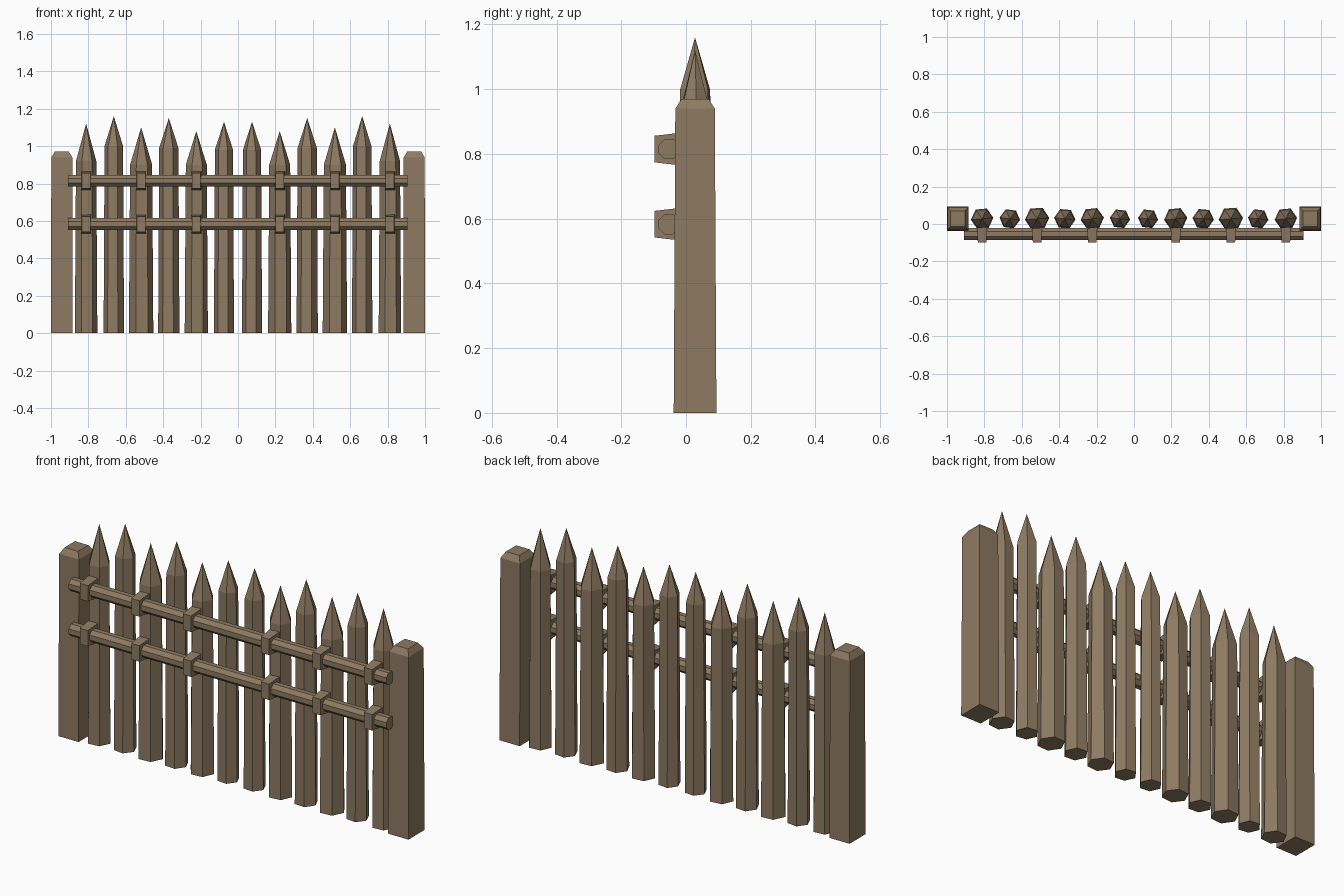
import bpy, bmesh, math
from mathutils import Vector

cube = bpy.data.objects.get("Cube")
if cube:
    bpy.data.objects.remove(cube, do_unlink=True)

wood = bpy.data.materials.new("brown wood")
wood.use_nodes = True
COLOR = (0.27, 0.195, 0.12, 1)
wood.diffuse_color = COLOR
bsdf = wood.node_tree.nodes["Principled BSDF"]
bsdf.inputs["Base Color"].default_value = COLOR
bsdf.inputs["Roughness"].default_value = 0.9


def loft(name, rings, tip=None):
    """Skin a stack of rings into a closed flat-shaded solid, optionally pointed."""
    bm = bmesh.new()
    loops = [[bm.verts.new(p) for p in ring] for ring in rings]
    n = len(loops[0])
    for low, high in zip(loops, loops[1:]):
        for i in range(n):
            j = (i + 1) % n
            bm.faces.new((low[i], low[j], high[j], high[i]))
    bm.faces.new(loops[0][::-1])
    if tip:
        apex = bm.verts.new(tip)
        for i in range(n):
            bm.faces.new((loops[-1][i], loops[-1][(i + 1) % n], apex))
    else:
        bm.faces.new(loops[-1])
    bmesh.ops.recalc_face_normals(bm, faces=bm.faces)
    mesh = bpy.data.meshes.new(name)
    bm.to_mesh(mesh)
    bm.free()
    mesh.materials.append(wood)
    obj = bpy.data.objects.new(name, mesh)
    bpy.context.collection.objects.link(obj)
    return obj


def polygon(sides, radius, turn=0):
    return [(radius * math.cos(turn + math.tau * i / sides),
             radius * math.sin(turn + math.tau * i / sides)) for i in range(sides)]


def rectangle(hx, hy):
    return [(-hx, -hy), (hx, -hy), (hx, hy), (-hx, hy)]


ROW_Y = 0.028

# Sharpened six-sided stakes: x, radius, shoulder height, tip height, turn in degrees
stakes = [(0.812, 0.058, 0.92, 1.12, 5), (0.664, 0.053, 1.00, 1.16, -7),
          (0.518, 0.063, 0.90, 1.10, 4), (0.370, 0.055, 0.99, 1.15, -5),
          (0.223, 0.060, 0.90, 1.08, 6), (0.075, 0.052, 0.98, 1.13, -6)]
for side, label in ((-1, "right"), (1, "left")):
    for k, (x, r, shoulder, top, turn) in enumerate(stakes):
        rings = [[(side * x + px, ROW_Y + py, z)
                  for px, py in polygon(6, radius, math.radians(turn))]
                 for radius, z in ((r * 1.04, 0), (r * 0.94, shoulder))]
        loft(f"stake_{label}_{k + 1}", rings, (side * x, ROW_Y, top))

    # Square end posts with chamfered tops
    profile = ((0.058, 0.066, 0), (0.056, 0.061, 0.94), (0.038, 0.042, 0.97))
    loft(f"end_post_{label}",
         [[(side * 0.942 + px, ROW_Y + py, z) for px, py in rectangle(hx, hy)]
          for hx, hy, z in profile])

# Octagonal rails with their binding straps
for level, z in (("upper", 0.815), ("lower", 0.583)):
    loft(f"{level}_rail",
         [[(x, -0.053 + a, z + b) for a, b in polygon(8, 0.034, math.pi / 8)]
          for x in (-0.908, 0.906)])
    for side, label in ((-1, "right"), (1, "left")):
        for k in (0, 2, 4):
            x = side * stakes[k][0]
            loft(f"{level}_strap_{label}_{k // 2 + 1}",
                 [[(x + px, y, z + pz) for px, pz in rectangle(hx, hz)]
                  for y, hx, hz in ((-0.098, 0.023, 0.041), (-0.020, 0.027, 0.050))])
